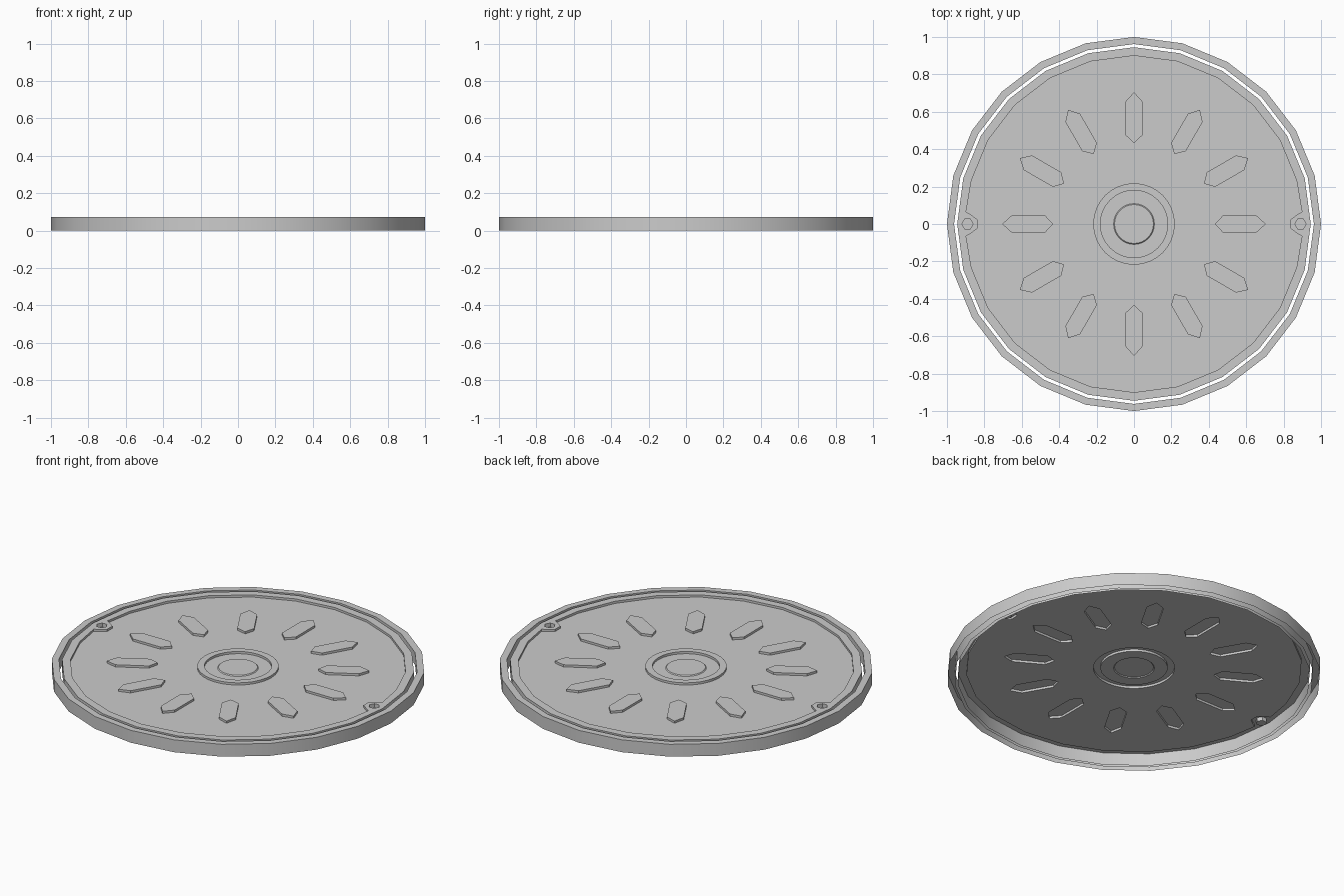
import bpy, bmesh
from math import sin, cos, pi
from mathutils import Vector

if "Cube" in bpy.data.objects:
    bpy.data.objects.remove(bpy.data.objects["Cube"])

TOP, PLATE, SIDES = 0.073, 0.06, 24


def circle(r, n, cx=0.0):
    return [(cx + r * cos(2 * pi * i / n), r * sin(2 * pi * i / n)) for i in range(n)]


def turn(pts, a):
    return [(x * cos(a) - y * sin(a), x * sin(a) + y * cos(a)) for x, y in pts]


def loop(bm, pts, z):
    vs = [bm.verts.new((x, y, z)) for x, y in pts]
    return vs, [bm.edges.new((vs[i], vs[(i + 1) % len(vs)])) for i in range(len(vs))]


def wall(bm, a, b):
    n = len(a[0])
    for i in range(n):
        j = (i + 1) % n
        bm.faces.new((a[0][i], a[0][j], b[0][j], b[0][i]))


def fill(bm, *loops):
    edges = [e for l in loops for e in l[1]]
    bmesh.ops.triangle_fill(bm, edges=edges, use_beauty=True, normal=Vector((0, 0, 1)))


def finish(bm, name):
    bmesh.ops.recalc_face_normals(bm, faces=bm.faces)
    bm.normal_update()
    if sum(f.normal.z * f.calc_area() for f in bm.faces) < 0:
        bmesh.ops.reverse_faces(bm, faces=bm.faces)
    me = bpy.data.meshes.new(name)
    bm.to_mesh(me)
    bm.free()
    ob = bpy.data.objects.new(name, me)
    bpy.context.collection.objects.link(ob)
    bpy.ops.object.select_all(action='DESELECT')
    ob.select_set(True)
    bpy.context.view_layer.objects.active = ob
    bpy.ops.object.shade_smooth_by_angle(angle=pi / 6)
    return ob


# Outer frame: hollow ring, open underneath
bm = bmesh.new()
rings = [loop(bm, circle(r, SIDES), z)
         for r, z in ((1, 0), (1, TOP), (0.962, TOP), (0.962, 0))]
for a, b in zip(rings, rings[1:]):
    wall(bm, a, b)
finish(bm, "outer_frame")

# Cover: one pressed sheet, open underneath
bm = bmesh.new()

# Rim outline, with a small lug at each side replacing the 0 and 180 degree corners
half = [(0.898, 0.065), (0.872, 0.05), (0.838, 0.024)]
lug = [(x, -y) for x, y in half] + half[::-1]
arc = circle(0.9, SIDES)
outline = []
for i, p in enumerate(arc):
    outline += turn(lug, 2 * pi * i / SIDES) if i % 12 == 0 else [p]

skirt = loop(bm, circle(0.945, SIDES), 0)
edge = loop(bm, circle(0.945, SIDES), TOP)
rim_top = loop(bm, outline, TOP)
rim_base = loop(bm, outline, PLATE)
wall(bm, skirt, edge)
wall(bm, rim_top, rim_base)

# Lifting holes in the lugs
holes = []
for s in (1, -1):
    pts = circle(0.03, 6, s * 0.89)
    top, base = loop(bm, pts, TOP), loop(bm, pts, PLATE - 0.01)
    wall(bm, top, base)
    bm.faces.new(base[0])
    holes.append(top)
fill(bm, edge, rim_top, *holes)

# Twelve pointed raised ribs
rib = [(0.432, 0), (0.475, -0.045), (0.655, -0.045),
       (0.705, 0), (0.655, 0.045), (0.475, 0.045)]
bases = []
for i in range(12):
    pts = turn(rib, i * pi / 6)
    base, top = loop(bm, pts, PLATE), loop(bm, pts, TOP)
    wall(bm, base, top)
    bm.faces.new(top[0])
    bases.append(base)

# Raised centre ring and low button
hub = [loop(bm, circle(r, 32), z) for r, z in (
    (0.218, PLATE), (0.218, TOP), (0.18, TOP), (0.18, PLATE),
    (0.109, PLATE), (0.104, PLATE + 0.005))]
for a, b in zip(hub, hub[1:]):
    wall(bm, a, b)
bm.faces.new(hub[-1][0])

# Flat plate around the ribs and centre ring
fill(bm, rim_base, hub[0], *bases)
finish(bm, "cover_plate")
